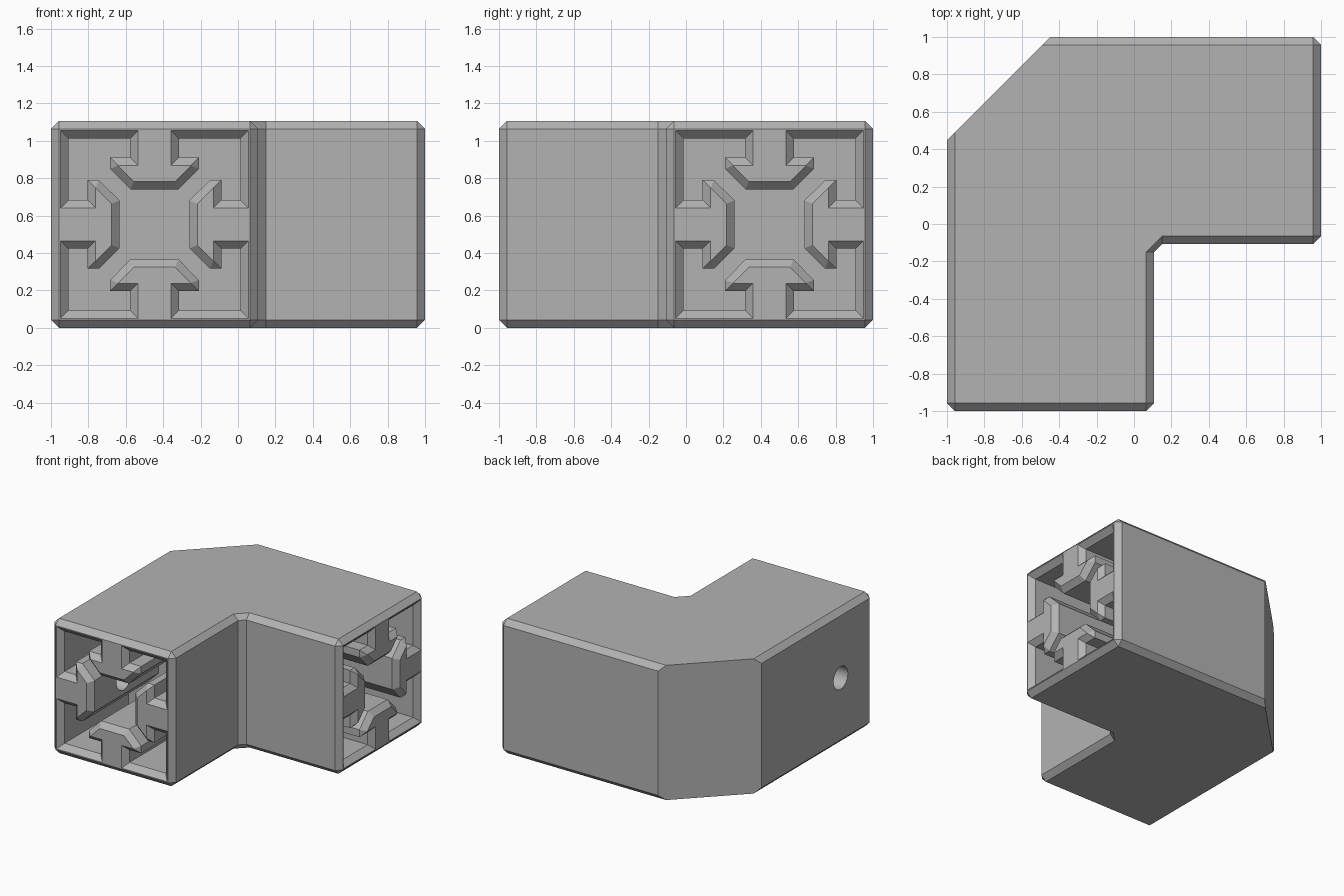
import bpy
import bmesh
from math import pi, tan, atan2, cos, sin
from mathutils import Vector, Matrix

W = 1.107          # arm width and height
BEVEL = 0.043      # edge chamfer
DEPTH = 0.87       # socket depth
INNER = W - 1      # position of the inside walls
MID = W / 2

if "Cube" in bpy.data.objects:
    bpy.data.objects.remove(bpy.data.objects["Cube"], do_unlink=True)

grey = bpy.data.materials.new("plain grey")
grey.use_nodes = True
grey.diffuse_color = (0.45, 0.45, 0.45, 1)
grey.node_tree.nodes["Principled BSDF"].inputs["Base Color"].default_value = grey.diffuse_color


def make_object(name, bm):
    bmesh.ops.recalc_face_normals(bm, faces=bm.faces)
    mesh = bpy.data.meshes.new(name)
    bm.to_mesh(mesh)
    bm.free()
    obj = bpy.data.objects.new(name, mesh)
    bpy.context.collection.objects.link(obj)
    mesh.materials.append(grey)
    return obj


def loft(rings):
    """Closed solid through rings with matching point counts."""
    bm = bmesh.new()
    loops = [[bm.verts.new(p) for p in ring] for ring in rings]
    for low, high in zip(loops, loops[1:]):
        for i in range(len(low)):
            j = (i + 1) % len(low)
            bm.faces.new((low[i], low[j], high[j], high[i]))
    bm.faces.new(loops[0])
    bm.faces.new(loops[-1])
    return bm


def offset(points, dist):
    """Push a counter-clockwise outline outwards with mitred corners."""
    out = []
    for i, p in enumerate(points):
        a = (p - points[i - 1]).normalized()
        b = (points[(i + 1) % len(points)] - p).normalized()
        na, nb = Vector((a.y, -a.x)), Vector((b.y, -b.x))
        out.append(p + (na + nb) * dist / (1 + na.dot(nb)))
    return out


# Elbow body: chamfered L outline, inset at top and bottom
corners = [Vector(c) for c in ((-1, -1), (INNER, -1), (INNER, -INNER),
                               (1, -INNER), (1, 1), (-1, 1))]
inset = offset(corners, -BEVEL)
wide, narrow = [], []
for i, c in enumerate(corners):
    before = (corners[i - 1] - c).normalized() * BEVEL
    after = (corners[(i + 1) % len(corners)] - c).normalized() * BEVEL
    wide += [c + before, c + after]
    if i == 2:     # inside corner
        shift = inset[i] - c
        narrow += [c + before + Vector((shift.x, 0)), c + after + Vector((0, shift.y))]
    else:
        narrow += [inset[i], inset[i]]
levels = ((narrow, 0), (wide, BEVEL), (wide, W - BEVEL), (narrow, W))
bm = loft([[(p.x, p.y, z) for p in ring] for ring, z in levels])
bmesh.ops.remove_doubles(bm, verts=bm.verts, dist=0.0001)

# Large diagonal cut on the outer corner
cut = bmesh.ops.bisect_plane(bm, geom=bm.verts[:] + bm.edges[:] + bm.faces[:],
                             plane_co=(-1, 0.447, 0), plane_no=(-1, 1, 0), clear_outer=True)
edges = [e for e in cut["geom_cut"] if isinstance(e, bmesh.types.BMEdge)]
bmesh.ops.contextual_create(bm, geom=edges)
body = make_object("elbow_body", bm)

# Socket outline: square with a T-shaped rib on each side
half_rib = [(0.13, 0.46), (0.13, 0.357), (0.237, 0.357), (0.237, 0.297), (0.128, 0.187)]
side = [(0.46, 0.46)] + half_rib + [(-x, z) for x, z in reversed(half_rib)]
outline = [Matrix.Rotation(k * pi / 2, 2) @ Vector(p) for k in range(4) for p in side]
mouth = offset(outline, 0.042)
stations = ((mouth, -1.03), (mouth, -1), (outline, BEVEL - 1), (outline, DEPTH - 1))


def socket_cutter():
    return loft([[(p.x - 1 + MID, y, p.y + MID) for p in ring] for ring, y in stations])


def hole_cutter():
    bm = bmesh.new()
    place = Matrix.Translation((-0.8, -0.58, MID)) @ Matrix.Rotation(pi / 2, 4, "Y")
    bmesh.ops.create_cone(bm, cap_ends=True, segments=32, radius1=0.093, radius2=0.093,
                          depth=0.7, matrix=place)
    return bm


# Cut the socket and screw hole in each arm
swap = Matrix(((0, -1, 0, 0), (-1, 0, 0, 0), (0, 0, 1, 0), (0, 0, 0, 1)))
bpy.context.view_layer.objects.active = body
for arm in (Matrix.Identity(4), swap):
    for name, build in (("socket_cutter", socket_cutter), ("hole_cutter", hole_cutter)):
        bm = build()
        bm.transform(arm)
        cutter = make_object(name, bm)
        cutter.hide_render = True
        mod = body.modifiers.new(name, "BOOLEAN")
        mod.operation = "DIFFERENCE"
        mod.solver = "EXACT"
        mod.object = cutter
        bpy.ops.object.modifier_apply(modifier=mod.name)
        bpy.data.objects.remove(cutter, do_unlink=True)

# Round holes shade smooth, all other edges stay sharp
bpy.ops.object.select_all(action="DESELECT")
body.select_set(True)
bpy.ops.object.shade_smooth_by_angle(angle=pi / 9)
